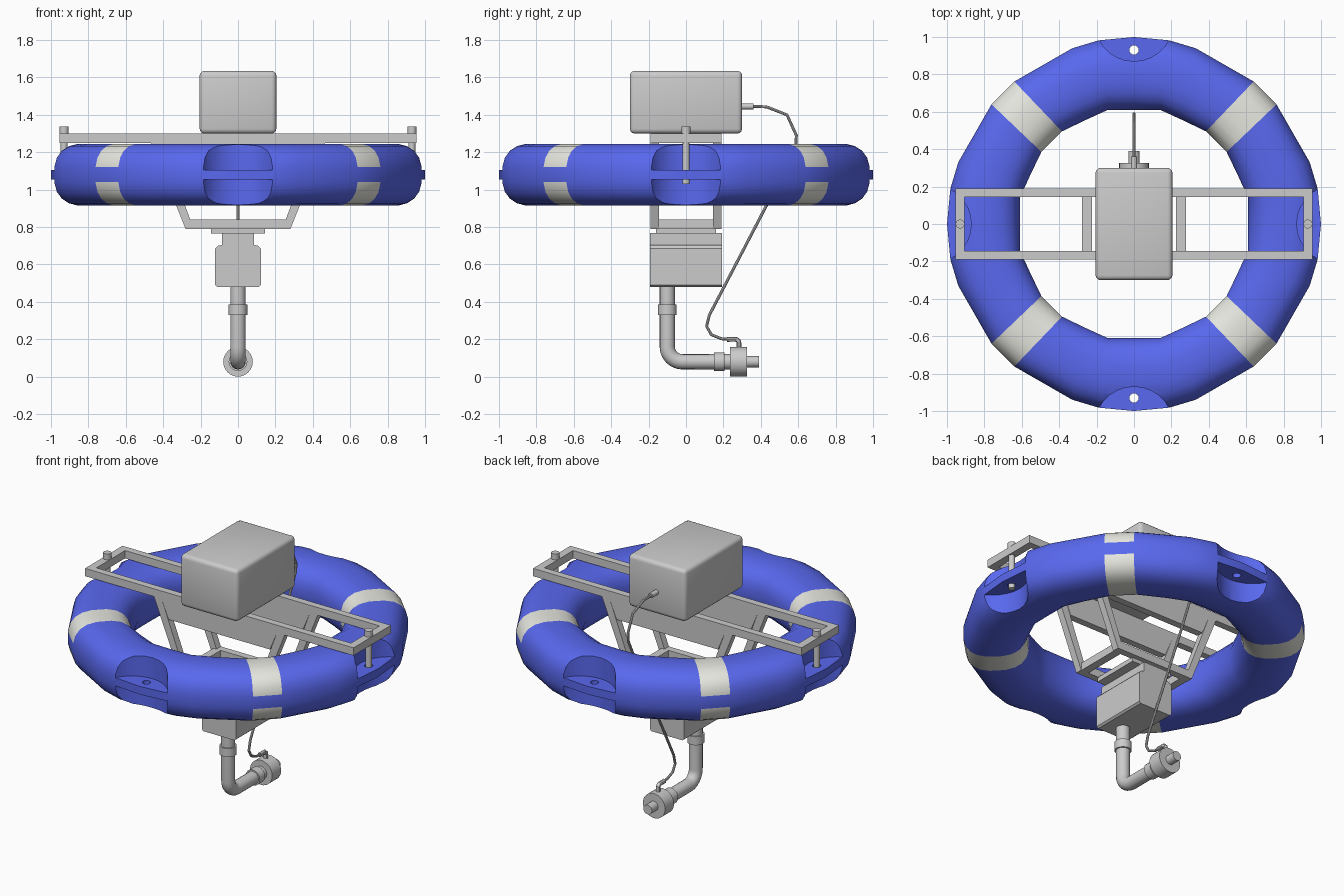
import bpy, bmesh
from math import sin, cos, pi, radians, copysign
from mathutils import Vector, Matrix

if "Cube" in bpy.data.objects:
    bpy.data.objects.remove(bpy.data.objects["Cube"])

ZC = 1.08  # height of the ring's mid plane


def material(name, rgb):
    m = bpy.data.materials.new(name)
    m.diffuse_color = (*rgb, 1)
    m.use_nodes = True
    m.node_tree.nodes["Principled BSDF"].inputs["Base Color"].default_value = m.diffuse_color
    return m


def finish(name, bm):
    bmesh.ops.recalc_face_normals(bm, faces=bm.faces)
    me = bpy.data.meshes.new(name)
    bm.to_mesh(me)
    bm.free()
    ob = bpy.data.objects.new(name, me)
    bpy.context.collection.objects.link(ob)
    return ob


def select(ob):
    bpy.ops.object.select_all(action='DESELECT')
    ob.select_set(True)
    bpy.context.view_layer.objects.active = ob


def smooth(ob, angle=35):
    select(ob)
    bpy.ops.object.shade_smooth_by_angle(angle=radians(angle))


def add_box(bm, x, y, z):
    m = Matrix.Translation(((x[0] + x[1]) / 2, (y[0] + y[1]) / 2, (z[0] + z[1]) / 2))
    m = m @ Matrix.Diagonal((x[1] - x[0], y[1] - y[0], z[1] - z[0], 1))
    bmesh.ops.create_cube(bm, size=1, matrix=m)


def add_cyl(bm, a, b, r, n=24):
    a, b = Vector(a), Vector(b)
    rot = (b - a).to_track_quat('Z', 'Y').to_matrix().to_4x4()
    bmesh.ops.create_cone(bm, cap_ends=True, segments=n, radius1=r, radius2=r,
                          depth=(b - a).length, matrix=Matrix.Translation((a + b) / 2) @ rot)


def box(name, x, y, z, bevel=0):
    bm = bmesh.new()
    add_box(bm, x, y, z)
    if bevel:
        bmesh.ops.bevel(bm, geom=bm.edges[:], offset=bevel, segments=3, profile=0.5, affect='EDGES')
    ob = finish(name, bm)
    if bevel:
        smooth(ob)
    return ob


def cyls(name, parts, n=24):
    bm = bmesh.new()
    for a, b, r in parts:
        add_cyl(bm, a, b, r, n)
    ob = finish(name, bm)
    smooth(ob)
    return ob


def tube(name, yz, r, res=4):
    cu = bpy.data.curves.new(name, 'CURVE')
    cu.dimensions = '3D'
    cu.bevel_depth, cu.bevel_resolution, cu.use_fill_caps = r, res, True
    sp = cu.splines.new('POLY')
    sp.points.add(len(yz) - 1)
    for p, (y, z) in zip(sp.points, yz):
        p.co = (0, y, z, 1)
    ob = bpy.data.objects.new(name, cu)
    bpy.context.collection.objects.link(ob)
    select(ob)
    bpy.ops.object.convert(target='MESH')
    smooth(bpy.context.object)


def prism(name, xz, y0, y1):
    bm = bmesh.new()
    f = bm.faces.new([bm.verts.new((x, y0, z)) for x, z in xz])
    out = bmesh.ops.extrude_face_region(bm, geom=[f])
    bmesh.ops.translate(bm, vec=(0, y1 - y0, 0),
                        verts=[v for v in out['geom'] if isinstance(v, bmesh.types.BMVert)])
    return finish(name, bm)


# Buoy ring: stations as (outer point, inner point) for one eighth, mirrored around
eighth = [((1.0, 0), (.61, 0)), ((.982, .19), (.61, .14)),
          ((.94, .33), (.555, .26)), ((.762, .64), (.495, .385))]
quad = eighth + [(o[::-1], i[::-1]) for o, i in eighth[:0:-1]]
stations = []
for k in range(4):
    rot = Matrix.Rotation(k * pi / 2, 2)
    stations += [(rot @ Vector(o), rot @ Vector(i)) for o, i in quad]
profile = []
for k in range(20):
    t = radians(9 + 18 * k)
    c, s = cos(t), sin(t)
    profile.append((.5 + .504 * copysign(abs(c) ** .77, c), .167 * copysign(abs(s) ** .77, s)))
bm = bmesh.new()
rings = []
for o, i in stations:
    rings.append([bm.verts.new((*i.lerp(o, u), ZC + z)) for u, z in profile])
count, per = len(rings), len(quad)
for a in range(count):
    b = (a + 1) % count
    for k in range(20):
        j = (k + 1) % 20
        f = bm.faces.new((rings[a][k], rings[b][k], rings[b][j], rings[a][j]))
        # white bands on the diagonals, interrupted by a blue outer strip
        f.material_index = int(a % per == 3 and k != 19)
ring = finish("buoy_ring", bm)
ring.data.materials.append(material("blue", (.10, .14, .86)))
ring.data.materials.append(material("off_white", (.80, .80, .75)))

# Pockets above and below each lug, and the lug holes
pockets, holes = bmesh.new(), bmesh.new()
for k in range(4):
    x, y = (1, 0, -1, 0)[k], (0, 1, 0, -1)[k]
    for z0, z1 in ((ZC + .026, 1.4), (.8, ZC - .026)):
        add_cyl(pockets, (x * 1.08, y * 1.08, z0), (x * 1.08, y * 1.08, z1), .21, 28)
    add_cyl(holes, (x * .93, y * .93, 1), (x * .93, y * .93, 1.15), .025, 16)
for name, cbm in (("pocket_cutter", pockets), ("hole_cutter", holes)):
    cutter = finish(name, cbm)
    cutter.hide_render = True
    cutter.hide_set(True)
    mod = ring.modifiers.new(name, 'BOOLEAN')
    mod.operation, mod.solver, mod.object = 'DIFFERENCE', 'EXACT', cutter
    select(ring)
    bpy.ops.object.modifier_apply(modifier=mod.name)
    bpy.data.objects.remove(cutter)
smooth(ring, 32)

# Top frame
for s, side in ((-1, "front"), (1, "back")):
    ys = sorted((s * .145, s * .19))
    box(side + "_rail", (-.955, .955), ys, (1.25, 1.30))
    # hanging cradle and its upper web
    prism(side + "_cradle", [(-.465, 1.25), (-.28, .79), (.28, .79), (.465, 1.25),
                             (.41, 1.25), (.255, .84), (-.255, .84), (-.41, 1.25)], *ys)
    prism(side + "_web", [(-.41, 1.25), (-.36, 1.13), (.36, 1.13), (.41, 1.25)], *ys)
for s, side in ((-1, "left"), (1, "right")):
    box(side + "_end_bar", sorted((s * .905, s * .955)), (-.145, .145), (1.25, 1.30))
    box(side + "_lower_crossbar", sorted((s * .225, s * .277)), (-.145, .145), (.79, .84))
    cyls(side + "_pin", [((s * .93, 0, 1.03), (s * .93, 0, 1.31), .019),
                         ((s * .93, 0, 1.30), (s * .93, 0, 1.337), .024)], 16)

# Control box on top, sampling tank below
box("control_box", (-.205, .205), (-.30, .30), (1.30, 1.635), .025)
box("tank_flange", (-.145, .145), (-.16, .16), (.765, .795))
prism("tank", [(-.11, .48), (.11, .48), (.122, .49), (.122, .685), (.108, .70), (.085, .705),
               (.085, .768), (-.085, .768), (-.085, .705), (-.108, .70), (-.122, .685),
               (-.122, .49)], -.193, .193)

# Drain pipe with elbow, collars and pump
elbow = [(-.02 - .08 * cos(t * pi / 12), .16 - .08 * sin(t * pi / 12)) for t in range(7)]
tube("drain_pipe", [(-.10, .49)] + elbow + [(.24, .08)], .041, 6)
cyls("pipe_collars", [((0, -.10, .33), (0, -.10, .385), .05),
                      ((0, .15, .08), (0, .205, .08), .05)])
cyls("pump", [((0, .235, .08), (0, .325, .08), .079), ((0, .32, .08), (0, .39, .08), .03)], 32)

# Cable with plugs at both ends
tube("cable", [(.34, 1.445), (.43, 1.443), (.54, 1.40), (.59, 1.29), (.587, 1.24), (.43, .915),
               (.125, .33), (.11, .27), (.135, .225), (.19, .203), (.25, .20)], .008, 2)
cyls("cable_plug", [((0, .295, 1.445), (0, .36, 1.445), .016)], 16)
tube("pump_plug", [(.22, .20), (.27, .20), (.283, .188), (.283, .14)], .014, 3)
